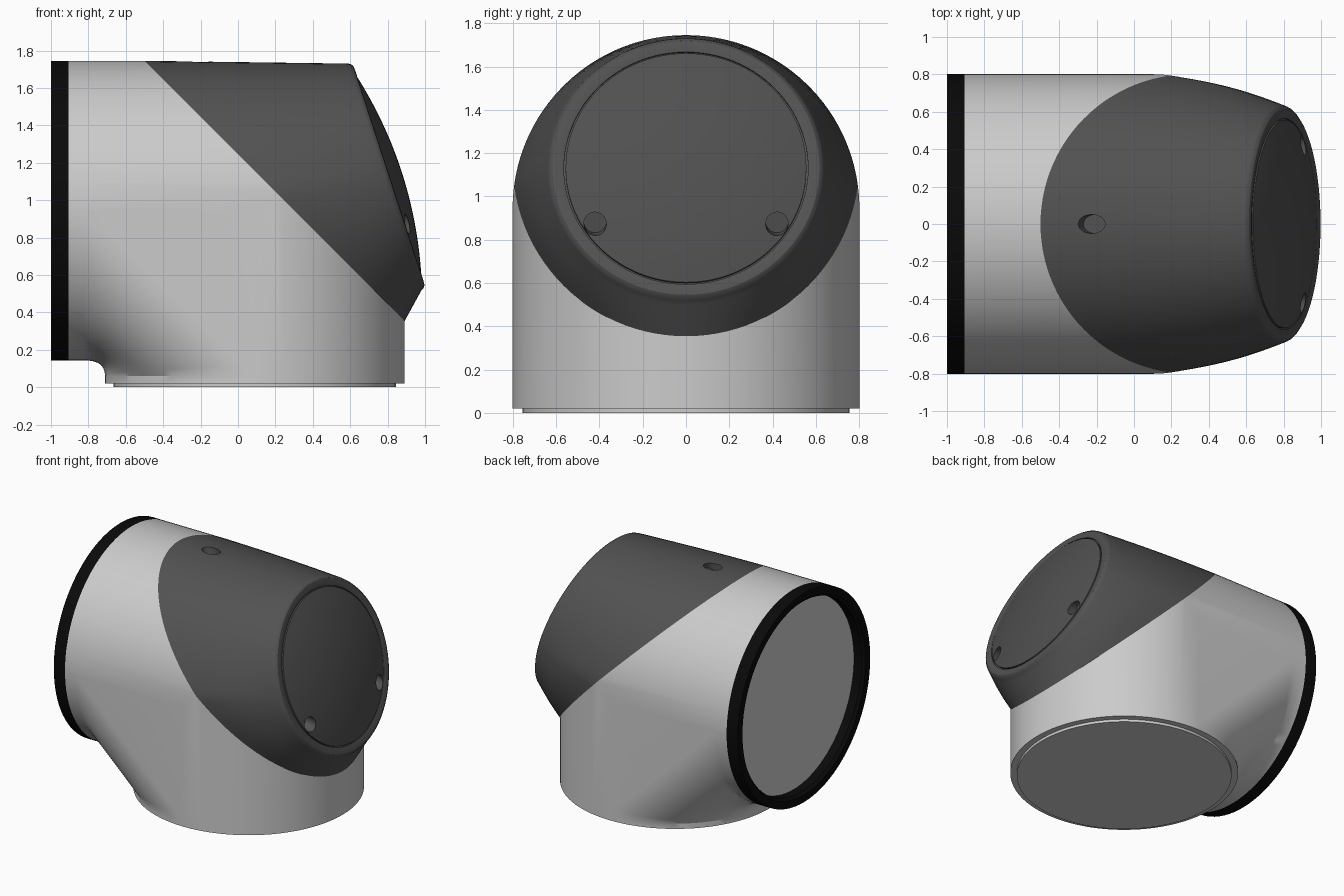
import bpy, bmesh
from math import sin, cos, pi, acos, radians
from mathutils import Vector, Matrix

if "Cube" in bpy.data.objects:
    bpy.data.objects.remove(bpy.data.objects["Cube"])

R, CX, CZ = 0.801, 0.09, 0.944      # pipe radius, vertical axis x, horizontal axis z
LEFT, BOTTOM = -0.905, 0.02         # open ends of the elbow
CUT = 1.245                         # mitre plane x + z = CUT
A0 = acos((CUT - CX - CZ) / 2 / R)  # angle where both pipes meet the mitre plane
N = 24                              # segments per quarter turn


def material(name, v):
    m = bpy.data.materials.new(name)
    m.diffuse_color = (v, v, v, 1)
    m.use_nodes = True
    m.node_tree.nodes["Principled BSDF"].inputs["Base Color"].default_value = m.diffuse_color
    return m


def finish(name, bm, mat=None):
    bmesh.ops.remove_doubles(bm, verts=bm.verts[:], dist=1e-5)
    bmesh.ops.holes_fill(bm, edges=[e for e in bm.edges if e.is_boundary], sides=0)
    bmesh.ops.recalc_face_normals(bm, faces=bm.faces[:])
    me = bpy.data.meshes.new(name)
    bm.to_mesh(me)
    bm.free()
    ob = bpy.data.objects.new(name, me)
    bpy.context.collection.objects.link(ob)
    if mat:
        me.materials.append(mat)
    return ob


def smooth(ob):
    bpy.ops.object.select_all(action='DESELECT')
    ob.select_set(True)
    bpy.context.view_layer.objects.active = ob
    bpy.ops.object.shade_smooth_by_angle(angle=radians(30))


def face(bm, pts):
    bm.faces.new([bm.verts.new(p) for p in pts])


def skin(bm, paths):
    for p, q in zip(paths, paths[1:]):
        for i in range(len(p) - 1):
            face(bm, (p[i], p[i + 1], q[i + 1], q[i]))


def loft(name, rings, mat=None):
    bm = bmesh.new()
    skin(bm, [r + r[:1] for r in rings])
    return finish(name, bm, mat)


def span(a, b, n):
    return [a + (b - a) * i / n for i in range(n + 1)]


dark = material("dark_plastic", 0.085)
lens_dark = material("lens_plastic", 0.08)
black = material("black_rubber", 0.003)


# Elbow body: two pipes joined by a diagonal web in the inner corner
def inner_path(a, s):
    c, y = R * cos(a), s * R * sin(a)
    p0, p2 = Vector((-0.82, y, CZ + c)), Vector((CX + c, y, 0.06))
    mid = (p0 + p2) / 2
    p1 = mid.lerp(Vector((p2.x, y, p0.z)), (-cos(a)) ** 8 if a > pi / 2 else 0)
    path = [p0 * (1 - t) ** 2 + p1 * 2 * t * (1 - t) + p2 * t * t for t in span(0, 1, 14)]
    return [Vector((LEFT, y, CZ + c))] + path + [Vector((CX + c, y, BOTTOM))]


bm = bmesh.new()
outer = span(0, A0, N) + span(A0, pi / 2, 3)[1:]
for s in (1, -1):
    horiz, vert = [], []
    for a in outer:
        c, y = R * cos(a), s * R * sin(a)
        x_end = min(CX + c, CUT - CZ - c)
        z_end = min(CZ + c, CUT - CX - c)
        horiz.append([(LEFT, y, CZ + c), (x_end, y, CZ + c)])
        vert.append([(CX + c, y, BOTTOM), (CX + c, y, z_end)])
    skin(bm, horiz)
    skin(bm, vert)
    inner = [inner_path(a, s) for a in span(pi / 2, pi, N)]
    skin(bm, inner)
    face(bm, inner[0] + [Vector((CX, s * R, CZ))])   # flat cheek
body = finish("elbow_body", bm)

# Front cap: mitre outline lofted to a tilted round rim
TILT = radians(18)
D = Vector((0.808, 0, 1.132))
UP = Vector((-sin(TILT), 0, cos(TILT)))
OUT = Vector((cos(TILT), 0, sin(TILT)))
angles = [2 * pi * i / (4 * N) for i in range(4 * N)]


def rim(r, h):
    return [D + UP * r * cos(f) + Vector((0, r * sin(f), 0)) + OUT * h for f in angles]


def mitre(f):
    s = 1
    if f > pi:
        f, s = 2 * pi - f, -1
    top = f <= pi / 2
    a = (f if top else pi - f) / (pi / 2) * A0
    c, y = R * cos(a), s * R * sin(a)
    return Vector((CUT - CZ - c, y, CZ + c)) if top else Vector((CX + c, y, CUT - CX - c))


base, edge = [mitre(f) for f in angles], rim(0.637, -0.025)
rings = []
for t in span(0, 1, 8):
    rings.append([p.lerp(q, t) + Vector((0, 0.018 * sin(pi * t) * sin(f), 0))
                  for p, q, f in zip(base, edge, angles)])
rings += [rim(0.631, -0.012), rim(0.616, -0.001), rim(0.588, 0.001), rim(0.564, -0.004), rim(0.564, -0.015)]
cap = loft("front_cap", rings, dark)

# Domed round lens set in the rim
dome = [rim(r, 0.07 * (1 - (r / 0.556) ** 2)) for r in span(0.556, 0.02, 14)]
lens = loft("domed_disc", [rim(0.556, -0.03)] + dome, lens_dark)


# Screw holes
def drill(targets, centre, axis, radius, depth, stretch=1):
    bm = bmesh.new()
    bmesh.ops.create_cone(bm, cap_ends=True, segments=32, radius1=radius, radius2=radius, depth=depth)
    bmesh.ops.scale(bm, vec=(stretch, 1, 1), verts=bm.verts[:])
    rot = Vector((0, 0, 1)).rotation_difference(axis).to_matrix().to_4x4()
    bm.transform(Matrix.Translation(centre) @ rot)
    cutter = finish("hole_cutter", bm)
    cutter.hide_render = True
    for ob in targets:
        mod = ob.modifiers.new("hole", 'BOOLEAN')
        mod.operation, mod.solver, mod.object = 'DIFFERENCE', 'EXACT', cutter
        bpy.context.view_layer.objects.active = ob
        bpy.ops.object.modifier_apply(modifier=mod.name)
    bpy.data.objects.remove(cutter)


side_axis = Vector((1, 0, -0.15)).normalized()
for s in (1, -1):
    drill((cap, lens), D - UP * 0.285 + Vector((0, s * 0.42, 0)) + OUT * 0.03, side_axis, 0.052, 0.18)
drill((cap,), Vector((-0.23, 0, 1.75)), Vector((-0.35, 0, 1)).normalized(), 0.05, 0.14, 1.35)


# Black seal ring and the recessed closing plate inside it
def circle_x(x, r):
    return [Vector((x, r * sin(f), CZ + r * cos(f))) for f in angles]


profile = [(LEFT, R), (-1, R), (-1, 0.745), (-0.98, 0.725), (LEFT, 0.725), (LEFT, R)]
seal = loft("seal_ring", [circle_x(x, r) for x, r in profile], black)
plate = loft("end_plate", [circle_x(-0.9, 0.726), circle_x(-0.915, 0.726)])

# Stepped foot under the vertical pipe
foot = loft("base_plate", [[Vector((CX + r * cos(f), r * sin(f), z)) for f in angles]
                           for z, r in ((0.03, 0.755), (0, 0.755))])

for ob in (body, cap, lens, seal, plate, foot):
    smooth(ob)
